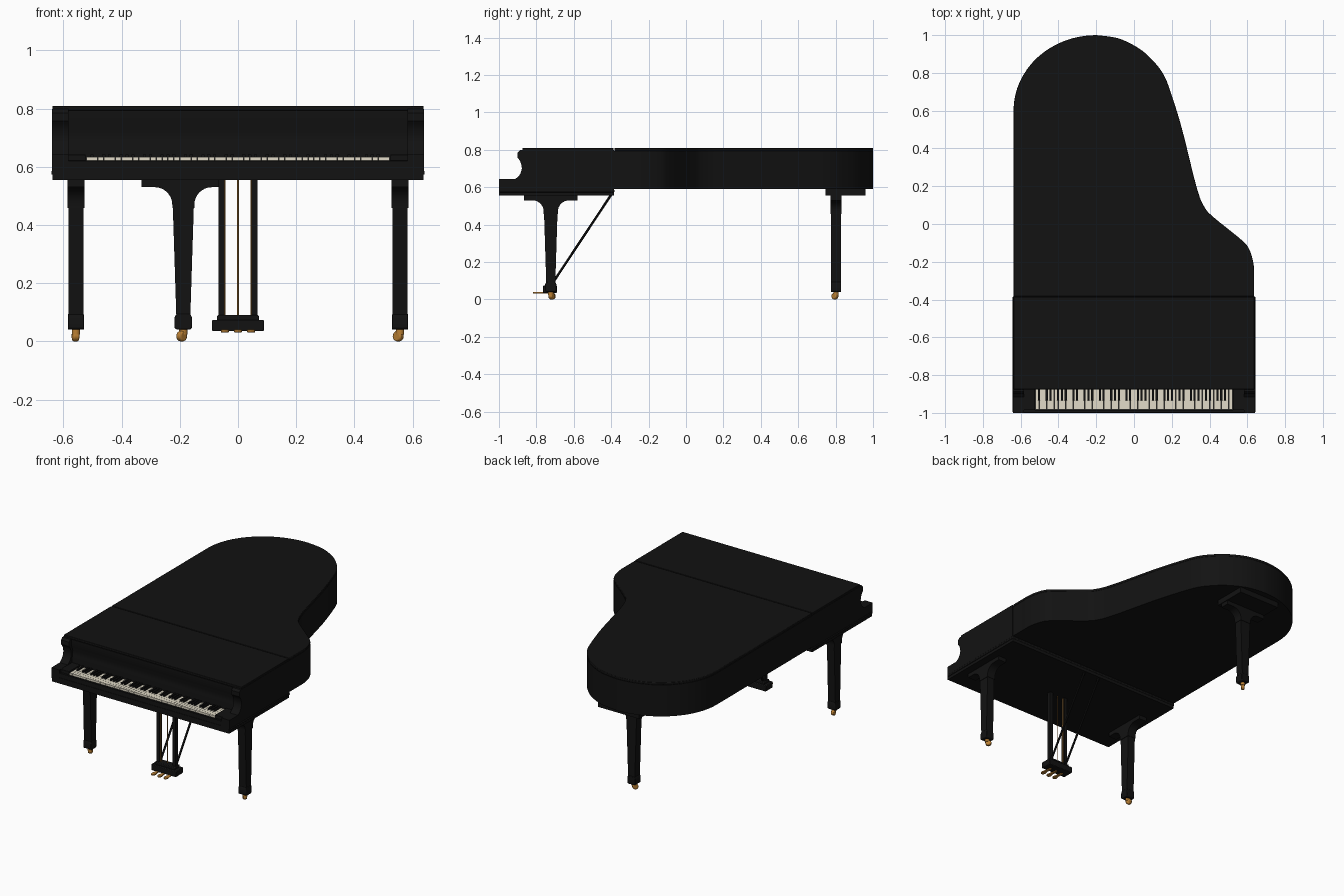
import bpy, bmesh, math
from mathutils import Vector, Matrix

if "Cube" in bpy.data.objects:
    bpy.data.objects.remove(bpy.data.objects["Cube"])


def material(name, r, g, b):
    m = bpy.data.materials.new(name)
    m.diffuse_color = (r, g, b, 1)
    m.use_nodes = True
    m.node_tree.nodes["Principled BSDF"].inputs["Base Color"].default_value = m.diffuse_color
    return m


BLACK = material("black_lacquer", 0.006, 0.006, 0.006)
IVORY = material("ivory", 0.76, 0.71, 0.58)
BRASS = material("brass", 0.50, 0.22, 0.035)


def finish(name, bm, mat, bevel=0):
    bmesh.ops.recalc_face_normals(bm, faces=bm.faces)
    me = bpy.data.meshes.new(name)
    bm.to_mesh(me)
    bm.free()
    me.materials.append(mat)
    ob = bpy.data.objects.new(name, me)
    bpy.context.collection.objects.link(ob)
    if bevel:
        mod = ob.modifiers.new("bevel", 'BEVEL')
        mod.width, mod.segments, mod.limit_method = bevel, 2, 'ANGLE'
    return ob


def add_prism(bm, pts, axis, lo, hi):
    """Extrude a 2D profile along an axis from lo to hi."""
    def place(p, t):
        return {'x': (t, p[0], p[1]), 'y': (p[0], t, p[1]), 'z': (p[0], p[1], t)}[axis]
    a = [bm.verts.new(place(p, lo)) for p in pts]
    b = [bm.verts.new(place(p, hi)) for p in pts]
    bm.faces.new(a)
    bm.faces.new(b[::-1])
    for i in range(len(pts)):
        j = (i + 1) % len(pts)
        bm.faces.new((a[i], a[j], b[j], b[i]))


def prism(name, pts, axis, lo, hi, mat=BLACK, bevel=0):
    bm = bmesh.new()
    add_prism(bm, pts, axis, lo, hi)
    return finish(name, bm, mat, bevel)


def rect(x0, x1, y0, y1):
    return [(x0, y0), (x1, y0), (x1, y1), (x0, y1)]


def box(name, x, y, z, mat=BLACK, bevel=0):
    return prism(name, rect(*x, *y), 'z', *z, mat, bevel)


def rod(name, a, b, r, mat, segs=12):
    a, b = Vector(a), Vector(b)
    bm = bmesh.new()
    rot = (b - a).to_track_quat('Z', 'Y').to_matrix().to_4x4()
    bmesh.ops.create_cone(bm, cap_ends=True, segments=segs, radius1=r, radius2=r,
                          depth=(b - a).length, matrix=Matrix.Translation((a + b) / 2) @ rot)
    return finish(name, bm, mat)


def spline(pts, steps=5):
    """Catmull-Rom curve through the points."""
    p = [Vector(q) for q in [pts[0]] + pts + [pts[-1]]]
    out = []
    for i in range(1, len(p) - 2):
        a, b, c, d = p[i - 1:i + 3]
        for s in range(steps):
            t = s / steps
            out.append(0.5 * (2 * b + (c - a) * t + (2 * a - 5 * b + 4 * c - d) * t ** 2
                              + (3 * b - a - 3 * c + d) * t ** 3))
    return [tuple(v) for v in out] + [pts[-1]]


# Case outline: straight bass side, round tail, S-curved treble side
tail = [(-0.2 - 0.438 * math.cos(t), 0.6 + 0.4 * math.sin(t))
        for t in [math.pi / 2 * i / 16 for i in range(17)]]
treble = spline([(-0.2, 1.0), (-0.08, 0.982), (0.03, 0.927), (0.105, 0.86), (0.16, 0.785),
                 (0.2, 0.68), (0.255, 0.5), (0.33, 0.2), (0.37, 0.095), (0.42, 0.037),
                 (0.57, -0.085), (0.613, -0.14), (0.634, -0.22), (0.636, -0.30)])
curve = tail + treble[1:]


def outline(front):
    return [(-0.638, front)] + curve + [(0.636, front)]


prism("case", outline(-0.84), 'z', 0.59, 0.794)
prism("main_lid", outline(-0.383), 'z', 0.7945, 0.81, bevel=0.003)
box("front_lid", (-0.638, 0.638), (-0.875, -0.388), (0.7945, 0.81), bevel=0.003)

# Keybed with edge moulding
box("keybed", (-0.637, 0.637), (-1.0, -0.385), (0.555, 0.592))
box("keybed_moulding", (-0.642, 0.642), (-0.998, -0.383), (0.573, 0.587), bevel=0.004)

# Side arms with scooped front
scoop = spline([(-0.915, 0.643), (-0.89, 0.665), (-0.878, 0.70), (-0.885, 0.735),
                (-0.90, 0.757)], 4)
arm = [(-1.0, 0.585), (-1.0, 0.643)] + scoop + [(-0.90, 0.785), (-0.888, 0.798),
                                               (-0.385, 0.798), (-0.385, 0.585)]
for side, lo, hi in (("left", -0.64, -0.583), ("right", 0.583, 0.64)):
    prism(side + "_arm", arm, 'x', lo, hi)

# Fallboard, key slip and key blocks
fall = [(-0.868, 0.60), (-0.872, 0.655), (-0.864, 0.69), (-0.862, 0.72), (-0.874, 0.75),
        (-0.874, 0.793), (-0.83, 0.793), (-0.83, 0.60)]
prism("fallboard", fall, 'x', -0.584, 0.584)
box("key_slip", (-0.584, 0.584), (-0.998, -0.984), (0.585, 0.622), bevel=0.002)
for side, s in (("left", -1), ("right", 1)):
    box(side + "_key_block", sorted((s * 0.524, s * 0.584)), (-0.985, -0.86),
        (0.585, 0.642), bevel=0.002)

# 52 white and 36 black keys
white, black = bmesh.new(), bmesh.new()
x0, w = -0.522, 1.044 / 52
for i in range(52):
    x = x0 + i * w
    add_prism(white, rect(x + 0.0006, x + w - 0.0006, -0.983, -0.862), 'z', 0.60, 0.633)
    if i % 7 in (0, 2, 3, 5, 6) and i < 51:
        sharp = [(-0.936, 0.625), (-0.932, 0.643), (-0.862, 0.643), (-0.862, 0.625)]
        add_prism(black, sharp, 'x', x + w - 0.0055, x + w + 0.0055)
finish("white_keys", white, IVORY)
finish("black_keys", black, BLACK)


# Legs: flared bracket, tapered shaft, cuff and caster
def leg(name, x, y, turn, swivel):
    m = Matrix.Translation((x, y, 0)) @ Matrix.Rotation(turn, 4, 'Z')
    half = [(0.144, 0.557), (0.144, 0.53), (0.098, 0.53)]
    half += [(0.098 - 0.06 * math.sin(t), 0.47 + 0.06 * math.cos(t))
             for t in [math.pi / 2 * i / 8 for i in range(1, 9)]]
    half += [(0.038, 0.458)]
    parts = [prism(name + "_bracket", half + [(-a, b) for a, b in half[::-1]],
                   'x', -0.029, 0.029)]
    shaft = [(-0.036, 0.46), (-0.024, 0.085), (0.024, 0.085), (0.036, 0.46)]
    parts.append(prism(name + "_shaft", shaft, 'x', -0.026, 0.026))
    cuff = [(0.022, 0.04), (0.030, 0.046), (0.030, 0.082), (0.024, 0.094)]
    parts.append(prism(name + "_cuff", cuff + [(-a, b) for a, b in cuff[::-1]],
                       'x', -0.028, 0.028, bevel=0.003))
    c, s = math.cos(swivel), math.sin(swivel)
    parts.append(rod(name + "_caster_stem", (0, 0, 0.024), (0, 0, 0.042), 0.014, BRASS, 16))
    ox, oy = -s * 0.008, c * 0.008
    wheel = rod(name + "_caster_wheel", (ox - c * 0.011, oy - s * 0.011, 0.018),
                (ox + c * 0.011, oy + s * 0.011, 0.018), 0.018, BRASS, 20)
    mod = wheel.modifiers.new("bevel", 'BEVEL')
    mod.width, mod.segments, mod.limit_method = 0.005, 2, 'ANGLE'
    for p in parts + [wheel]:
        p.data.transform(m)


leg("left_front_leg", -0.557, -0.723, 0, 0.2)
leg("right_front_leg", 0.557, -0.723, 0, 0.9)
leg("back_leg", -0.188, 0.802, math.pi / 2, 0.8)
box("back_leg_mount", (-0.335, -0.04), (0.745, 0.96), (0.555, 0.592))

# Pedal lyre: box, posts, rods, braces and pedals
box("pedal_box", (-0.089, 0.089), (-0.765, -0.69), (0.035, 0.074), bevel=0.004)
box("pedal_box_top", (-0.072, 0.072), (-0.752, -0.70), (0.07, 0.09), bevel=0.004)
for side, s in (("left", -1), ("right", 1)):
    box(side + "_lyre_post", sorted((s * 0.046, s * 0.067)), (-0.738, -0.712), (0.085, 0.558))
    rod(side + "_lyre_brace", (s * 0.056, -0.715, 0.085), (s * 0.056, -0.40, 0.56),
        0.0065, BLACK)
for name, x in (("left", -0.045), ("middle", 0.0), ("right", 0.045)):
    rod(name + "_pedal_rod", (x, -0.725, 0.08), (x, -0.725, 0.558), 0.0028, BRASS, 8)
    pedal = [(x - 0.007, -0.73), (x - 0.008, -0.77), (x - 0.014, -0.80), (x - 0.010, -0.814),
             (x, -0.818), (x + 0.010, -0.814), (x + 0.014, -0.80), (x + 0.008, -0.77),
             (x + 0.007, -0.73)]
    prism(name + "_pedal", pedal, 'z', 0.031, 0.04, BRASS, 0.002)

# Smooth curved surfaces, keep edges sharp
for ob in bpy.context.collection.objects:
    ob.select_set(True)
    bpy.context.view_layer.objects.active = ob
bpy.ops.object.shade_smooth_by_angle(angle=math.radians(30))
